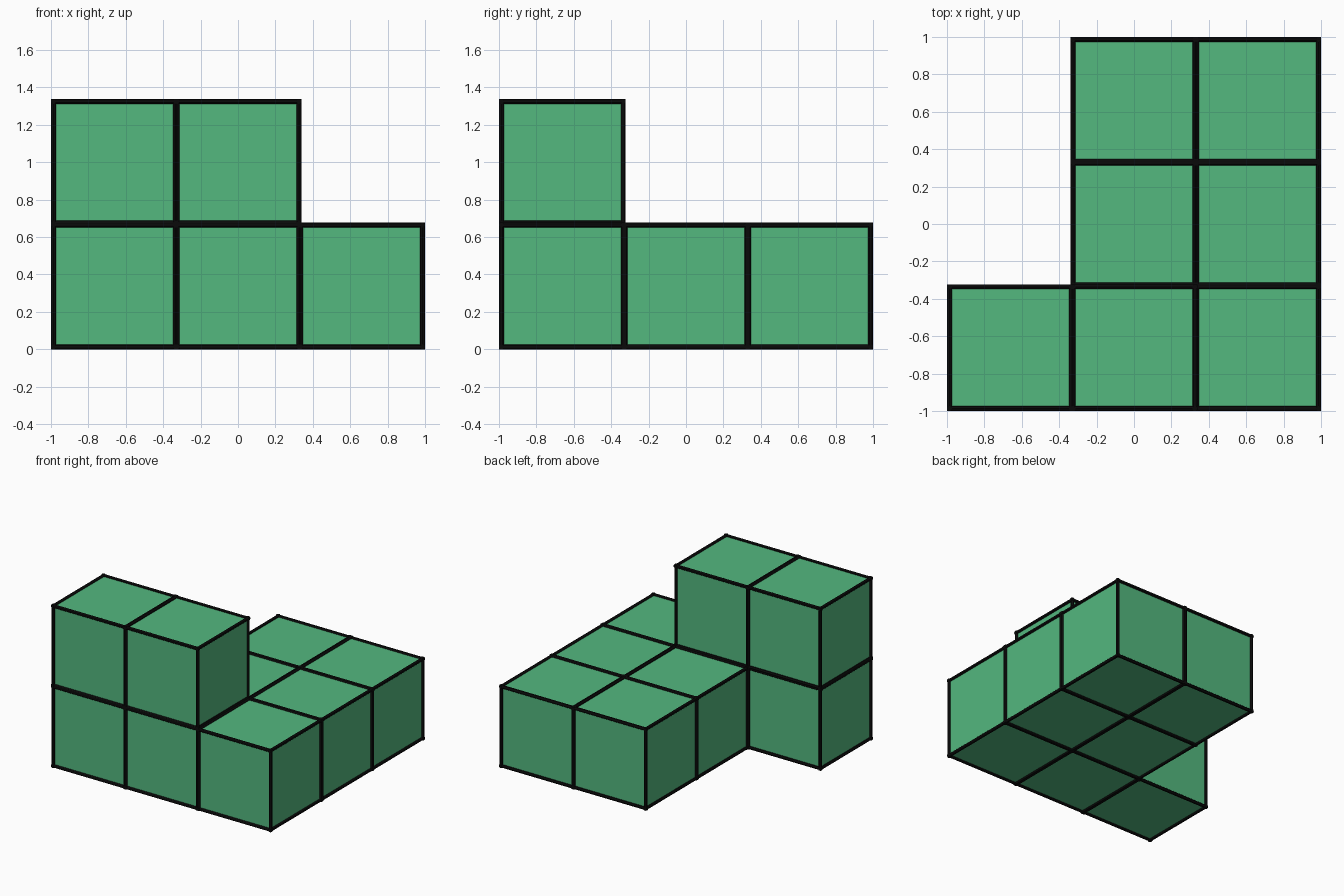
import bpy
from mathutils import Vector

PITCH = 0.6613     # spacing of the cubes
SIZE = 0.6513      # edge length of a green cube
RADIUS = 0.0132    # radius of the black edge rods

cube = bpy.data.objects.get("Cube")
if cube:
    bpy.data.objects.remove(cube, do_unlink=True)


def material(name, color):
    mat = bpy.data.materials.new(name)
    mat.use_nodes = True
    mat.diffuse_color = color
    bsdf = next(n for n in mat.node_tree.nodes if n.type == 'BSDF_PRINCIPLED')
    bsdf.inputs["Base Color"].default_value = color
    return mat


green = material("green", (0.087, 0.479, 0.212, 1))
black = material("black", (0.003, 0.003, 0.003, 1))


def add_block(center, name):
    # Green body
    bpy.ops.mesh.primitive_cube_add(size=SIZE, location=center)
    body = bpy.context.object
    body.name = name
    body.data.materials.append(green)

    # Twelve black rods along the edges, joined into one frame
    rods = []
    half = SIZE / 2
    for axis, rotation in enumerate([(0, 1.5708, 0), (1.5708, 0, 0), (0, 0, 0)]):
        for a in (-half, half):
            for b in (-half, half):
                offset = [a, b]
                offset.insert(axis, 0)
                bpy.ops.mesh.primitive_cylinder_add(
                    vertices=12, radius=RADIUS, depth=SIZE + 2 * RADIUS,
                    location=center + Vector(offset), rotation=rotation)
                rods.append(bpy.context.object)
    bpy.ops.object.select_all(action='DESELECT')
    for rod in rods:
        rod.select_set(True)
    bpy.context.view_layer.objects.active = rods[0]
    bpy.ops.object.join()
    frame = bpy.context.object
    frame.name = name + "_edge_frame"
    frame.data.materials.append(black)
    bpy.ops.object.shade_smooth_by_angle()


# Grid cells filled by cubes: column, row from the front, level
lower = [(0, 0)] + [(x, y) for x in (1, 2) for y in range(3)]
upper = [(0, 0), (1, 0)]
for level, cells in (("lower", lower), ("upper", upper)):
    height = SIZE / 2 + RADIUS + (PITCH if level == "upper" else 0)
    for x, y in cells:
        add_block(Vector(((x - 1) * PITCH, (y - 1) * PITCH, height)),
                  f"{level}_block_{x}_{y}")
